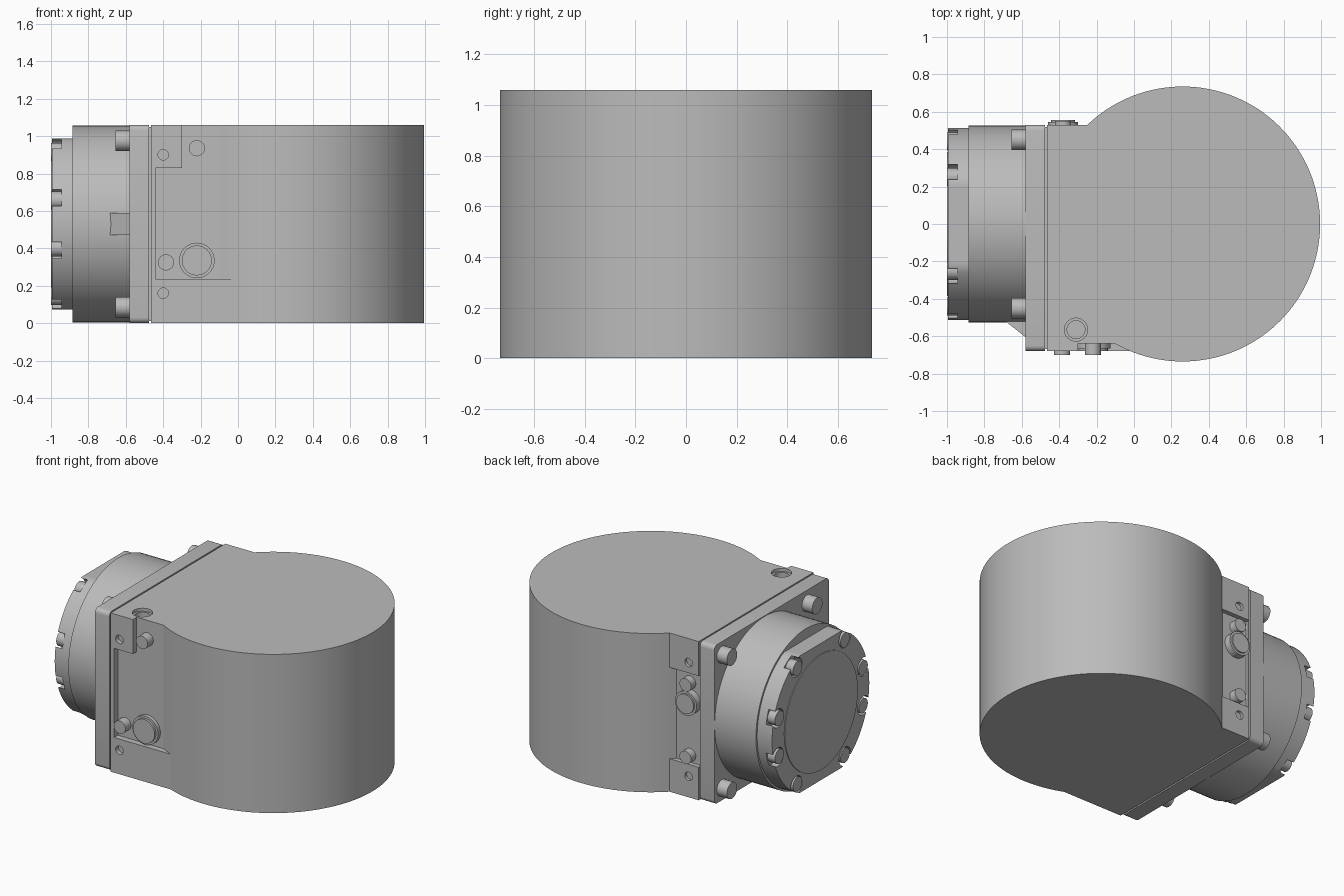
import bpy, bmesh
from math import sin, cos, pi, radians, atan2

if "Cube" in bpy.data.objects:
    bpy.data.objects.remove(bpy.data.objects["Cube"], do_unlink=True)

metal = bpy.data.materials.new("machined_grey")
metal.use_nodes = True
GREY = (0.5, 0.5, 0.5, 1)
metal.diffuse_color = GREY
metal.node_tree.nodes["Principled BSDF"].inputs["Base Color"].default_value = GREY

H = 1.06          # overall height
MID = H / 2       # height of the output axis
FRONT, BACK = -0.68, 0.53
FLOOR_F, FLOOR_B = -0.64, 0.50   # pocket floors
JOINT = -0.465    # housing side of the joint


def prism(name, pts, lo, hi, axis):
    """Extrude a closed 2D profile between lo and hi along an axis."""
    place = {"x": lambda a, b, t: (t, a, b),
             "y": lambda a, b, t: (a, t, b),
             "z": lambda a, b, t: (a, b, t)}[axis]
    bm = bmesh.new()
    rings = [[bm.verts.new(place(a, b, t)) for a, b in pts] for t in (lo, hi)]
    for ring in rings:
        bm.faces.new(ring)
    n = len(pts)
    for i in range(n):
        j = (i + 1) % n
        bm.faces.new((rings[0][i], rings[0][j], rings[1][j], rings[1][i]))
    bmesh.ops.recalc_face_normals(bm, faces=bm.faces)
    mesh = bpy.data.meshes.new(name)
    bm.to_mesh(mesh)
    bm.free()
    mesh.materials.append(metal)
    ob = bpy.data.objects.new(name, mesh)
    bpy.context.collection.objects.link(ob)
    return ob


def arc(cx, cy, r, start=0, end=2 * pi, n=32, closed=True):
    steps = n if closed else n - 1
    return [(cx + r * cos(start + (end - start) * i / steps),
             cy + r * sin(start + (end - start) * i / steps)) for i in range(n)]


def rect(a0, b0, a1, b1):
    return [(a0, b0), (a1, b0), (a1, b1), (a0, b1)]


def rounded(a0, b0, a1, b1, r):
    corners = [(a1 - r, b1 - r), (a0 + r, b1 - r), (a0 + r, b0 + r), (a1 - r, b0 + r)]
    return [p for k, (a, b) in enumerate(corners)
            for p in arc(a, b, r, k * pi / 2, (k + 1) * pi / 2, 6, False)]


def cut(ob, cutters):
    """Subtract the cutters from a part and remove them."""
    bpy.context.view_layer.objects.active = ob
    for c in cutters:
        c.hide_render = True
        mod = ob.modifiers.new("cut", "BOOLEAN")
        mod.operation, mod.solver, mod.object = "DIFFERENCE", "EXACT", c
        bpy.ops.object.modifier_apply(modifier=mod.name)
        bpy.data.objects.remove(c, do_unlink=True)


# Motor drum merged with the gear housing core
CX, R = 0.26, 0.735
a_front = atan2(FLOOR_F, -(R * R - FLOOR_F ** 2) ** 0.5)
a_back = atan2(FLOOR_B, -(R * R - FLOOR_B ** 2) ** 0.5)
drum = arc(CX, 0, R, a_front, a_back, 110, False)
core = prism("motor_housing", [(JOINT, FLOOR_B), (JOINT, FLOOR_F)] + drum, 0, H, "z")
cut(core, [prism("filler_cutter", arc(-0.31, -0.565, 0.062), H - 0.02, H + 0.1, "z"),
           prism("filler_cutter", arc(-0.31, -0.565, 0.048), H - 0.09, H + 0.1, "z")])

# Raised pads around the front pocket
x_in, y_in = drum[0]
pad = prism("front_lower_pad", [(JOINT, FLOOR_F), (JOINT, FRONT), (-0.02, FRONT), (x_in, y_in)],
            0, 0.235, "z")
cut(pad, [prism("hole_cutter", arc(-0.4, 0.16, 0.028), FRONT - 0.1, FRONT + 0.03, "y")])
pad = prism("front_upper_pad", rect(JOINT, FRONT, -0.3, FLOOR_F), 0.83, H, "z")
cut(pad, [prism("hole_cutter", arc(-0.4, 0.9, 0.028), FRONT - 0.1, FRONT + 0.03, "y")])
prism("front_pocket_rim", rect(JOINT, FRONT, -0.44, FLOOR_F), 0.235, 0.83, "z")

# Raised pads above and below the back pocket
x_in, y_in = drum[-1]
for name, z0, z1, zh in (("back_lower_pad", 0, 0.22, 0.14), ("back_upper_pad", 0.83, H, 0.9)):
    pad = prism(name, [(JOINT, FLOOR_B), (x_in, y_in), (-0.25, BACK), (JOINT, BACK)], z0, z1, "z")
    cut(pad, [prism("hole_cutter", arc(-0.39, zh, 0.028), BACK - 0.02, BACK + 0.1, "y")])

# Plugs and screws in the two pockets
for name, x, z, r, y0, y1 in (
        ("front_upper_screw", -0.22, 0.935, 0.043, -0.70, -0.60),
        ("front_lower_screw", -0.385, 0.325, 0.043, -0.70, -0.60),
        ("front_plug_rim", -0.22, 0.335, 0.095, -0.665, -0.55),
        ("front_plug", -0.22, 0.335, 0.08, -0.68, -0.55),
        ("back_upper_screw", -0.38, 0.755, 0.043, 0.45, 0.55),
        ("back_plug", -0.38, 0.63, 0.08, 0.45, 0.545),
        ("back_plug_cap", -0.38, 0.63, 0.065, 0.545, 0.555),
        ("back_lower_screw", -0.38, 0.27, 0.043, 0.45, 0.55)):
    prism(name, arc(x, z, r), y0, y1, "y")

# Joint gasket and flange plate
prism("joint_gasket", rect(FRONT + 0.012, 0.012, BACK - 0.012, H - 0.012), -0.475, JOINT, "x")
prism("flange_plate", rounded(FRONT, 0, BACK, H, 0.03), -0.58, -0.475, "x")
for y in (-0.45, 0.45):
    for z in (0.085, 0.975):
        prism("flange_bolt", arc(y, z, 0.054), -0.655, -0.58, "x")

# Gear cylinder with its small front rib
prism("gear_cylinder", arc(0, MID, 0.526, n=96), -0.885, -0.58, "x")
prism("front_rib", [(-0.70, -0.51), (-0.58, -0.605), (-0.58, -0.51)], 0.47, 0.59, "z")

# Output disc with flats above and below, notched around its bolts
disc = [(y, MID + max(-0.457, min(0.457, z))) for y, z in arc(0, 0, 0.513, n=96)]
prism("output_disc", disc, -0.945, -0.885, "x")
ring = prism("output_ring", disc, -0.995, -0.945, "x")
angles = [radians(s + d) for s in (0, 180) for d in (-57, -16, 16, 57)]
cut(ring, [prism("notch_cutter", arc(0.47 * cos(a), MID + 0.47 * sin(a), 0.062), -1.1, -0.944, "x")
           for a in angles])
for a in angles:
    prism("output_bolt", arc(0.46 * cos(a), MID + 0.46 * sin(a), 0.048), -1, -0.94, "x")
prism("output_cover", arc(0, MID, 0.385, n=64), -1, -0.99, "x")

# Smooth round sides, sharp edges
for ob in bpy.context.scene.objects:
    if ob.type == "MESH" and metal.name in ob.data.materials:
        bpy.ops.object.select_all(action="DESELECT")
        ob.select_set(True)
        bpy.context.view_layer.objects.active = ob
        bpy.ops.object.shade_smooth_by_angle(angle=radians(25))
